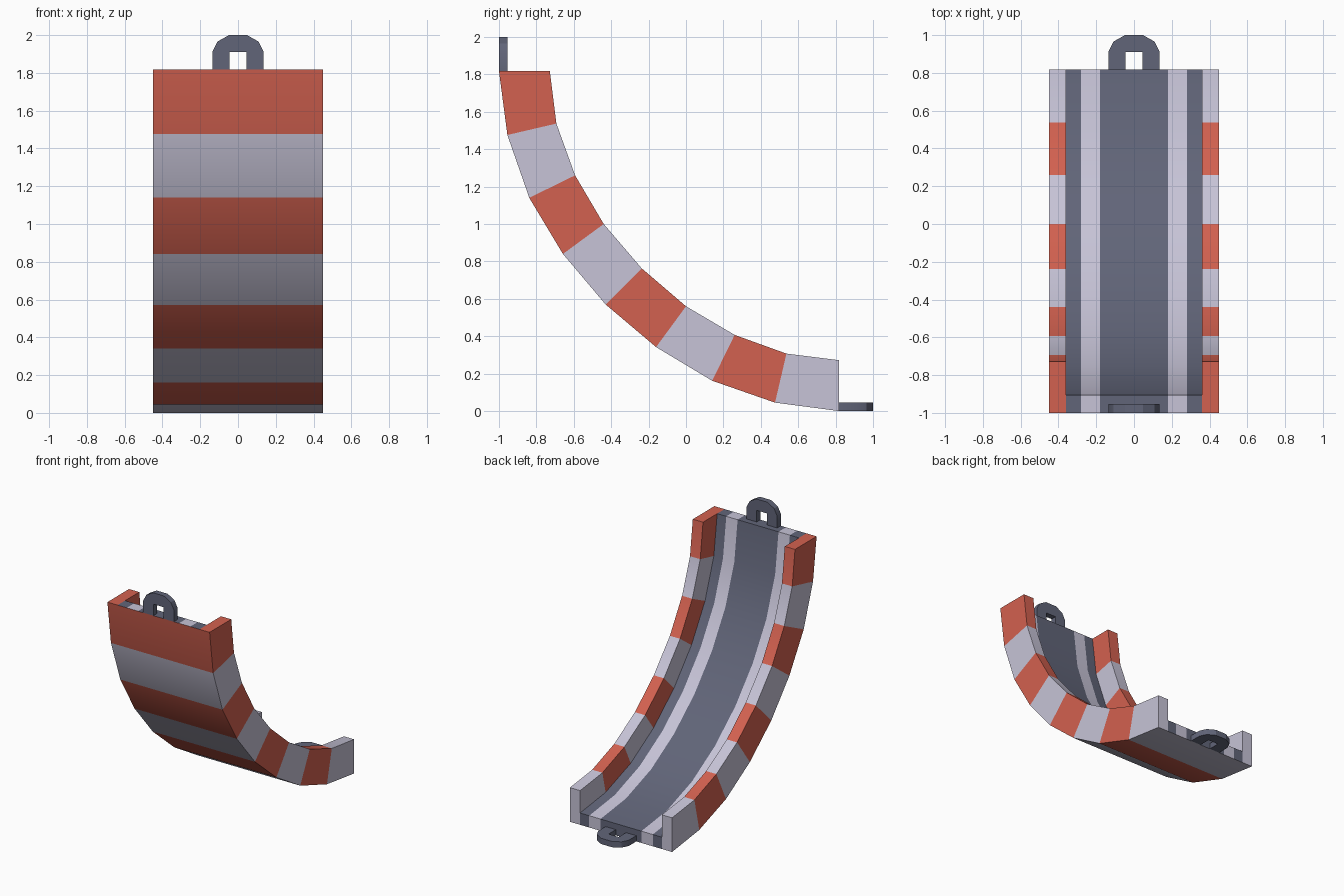
import bpy, bmesh

if "Cube" in bpy.data.objects:
    bpy.data.objects.remove(bpy.data.objects["Cube"])

def material(name, rgb):
    m = bpy.data.materials.new(name)
    m.diffuse_color = (*rgb, 1)
    m.use_nodes = True
    m.node_tree.nodes["Principled BSDF"].inputs["Base Color"].default_value = m.diffuse_color
    return m

RED = material("red", (0.650, 0.120, 0.080))
LIGHT = material("light grey", (0.570, 0.550, 0.680))
DARK = material("dark slate", (0.120, 0.130, 0.190))

def finish(name, bm, mats):
    bmesh.ops.recalc_face_normals(bm, faces=bm.faces[:])
    me = bpy.data.meshes.new(name)
    bm.to_mesh(me)
    bm.free()
    for m in mats:
        me.materials.append(m)
    ob = bpy.data.objects.new(name, me)
    bpy.context.collection.objects.link(ob)
    bpy.ops.object.select_all(action='DESELECT')
    bpy.context.view_layer.objects.active = ob
    ob.select_set(True)
    bpy.ops.object.shade_smooth_by_angle(angle=0.5)
    return ob

# Quarter-curve profiles: the second half mirrors the first about the diagonal
def mirrored(half):
    pts = half + [(b, a) for a, b in reversed(half[:-1])]
    return [(a - 1, b) for a, b in pts]

outer = mirrored([(0, 1.818), (0.045, 1.476), (0.162, 1.14), (0.342, 0.84), (0.57, 0.57)])
inner = mirrored([(0.272, 1.818), (0.307, 1.537), (0.407, 1.26), (0.56, 1.0), (0.763, 0.763)])

# U-shaped track section, (x, fraction of rail height)
FLOOR = 0.345
cols = [-0.45, -0.36, -0.28, -0.18, 0.18, 0.28, 0.36, 0.45]
section = [(x, 0) for x in cols]
section += [(0.45, 1), (0.36, 1)]
section += [(x, FLOOR) for x in reversed(cols[1:-1])]
section += [(-0.36, 1), (-0.45, 1)]
n = len(section)

bm = bmesh.new()
rings = []
for (oy, oz), (iy, iz) in zip(outer, inner):
    rings.append([bm.verts.new((x, oy + (iy - oy) * t, oz + (iz - oz) * t))
                  for x, t in section])

def lane_material(x):
    return 1 if 0.18 < abs(x) < 0.28 else 2

# Swept faces: red and light bands outside, dark floor with light lanes
for i in range(len(rings) - 1):
    a, b = rings[i], rings[i + 1]
    for j in range(n):
        k = (j + 1) % n
        f = bm.faces.new((a[j], a[k], b[k], b[j]))
        on_floor = section[j][1] == FLOOR and section[k][1] == FLOOR
        f.material_index = lane_material((section[j][0] + section[k][0]) / 2) if on_floor else i % 2

# End caps: rail ends in the band colour, floor ends with the lane stripes
for ring, band in ((rings[0], 0), (rings[-1], 1)):
    for idx in ((0, 1, 15, 16, 17), (6, 7, 8, 9, 10)):
        bm.faces.new([ring[q] for q in idx]).material_index = band
    for c in range(1, 6):
        f = bm.faces.new([ring[c], ring[c + 1], ring[15 - c], ring[16 - c]])
        f.material_index = lane_material((cols[c] + cols[c + 1]) / 2)
finish("curved_track", bm, [RED, LIGHT, DARK])

# Connector loops: an arch with a square hole, thin plate
half_arch = [(0.135, 0), (0.135, 0.095), (0.108, 0.148), (0.048, 0.182)]
hole = [(0.045, 0), (0.045, 0.092)]

def connector(name, place):
    bm = bmesh.new()
    path = half_arch + [(-x, h) for x, h in reversed(half_arch)]
    path += [(-x, h) for x, h in hole] + list(reversed(hole))
    front = [bm.verts.new(place(x, h, 0)) for x, h in path]
    back = [bm.verts.new(place(x, h, 0.046)) for x, h in path]
    m = len(path)
    bm.faces.new(front)
    bm.faces.new(back)
    for j in range(m):
        k = (j + 1) % m
        bm.faces.new((front[j], front[k], back[k], back[j]))
    finish(name, bm, [DARK])

connector("top_connector_loop", lambda x, h, d: (x, -1 + d, 1.818 + h))
connector("bottom_connector_loop", lambda x, h, d: (x, 0.818 + h, d))
